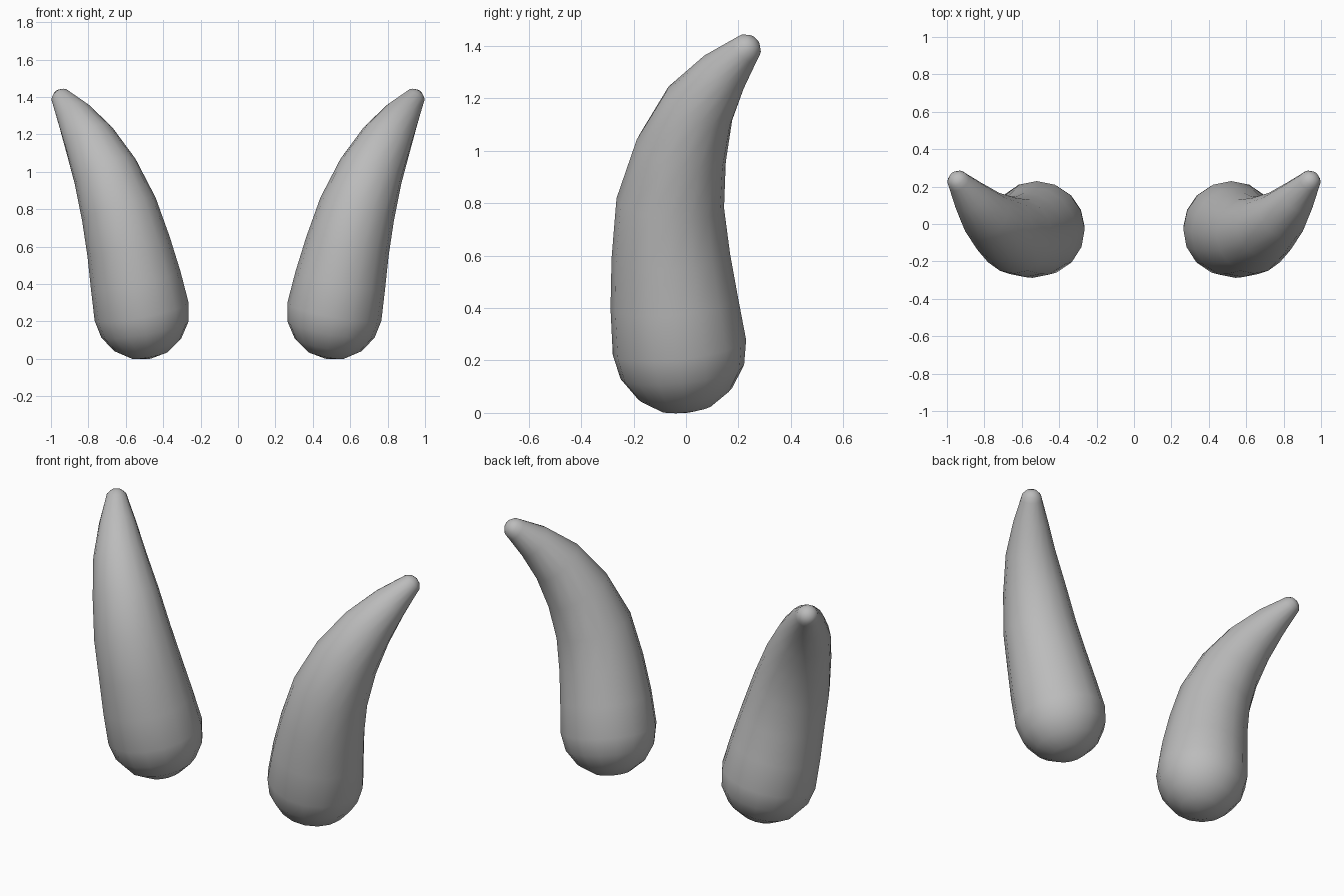
import bpy, bmesh, math
from mathutils import Vector

if "Cube" in bpy.data.objects:
    bpy.data.objects.remove(bpy.data.objects["Cube"])

SIDES = 16

# Spine of one horn: x, y, z, radius from root to tip
SPINE = [
    (0.515, -0.025, 0.25, 0.256),
    (0.547, -0.045, 0.42, 0.244),
    (0.585, -0.058, 0.60, 0.226),
    (0.637, -0.060, 0.80, 0.206),
    (0.710, -0.018, 1.00, 0.176),
    (0.795, 0.050, 1.17, 0.140),
    (0.875, 0.145, 1.30, 0.098),
    (0.937, 0.225, 1.384, 0.061),
]

grey = bpy.data.materials.new("horn grey")
grey.diffuse_color = (0.5, 0.5, 0.5, 1)
grey.use_nodes = True
grey.node_tree.nodes["Principled BSDF"].inputs["Base Color"].default_value = grey.diffuse_color


def horn(name, side):
    pts = [Vector((side * x, y, z)) for x, y, z, r in SPINE]
    radii = [p[3] for p in SPINE]
    last = len(pts) - 1
    tangents = [(pts[min(i + 1, last)] - pts[max(i - 1, 0)]).normalized()
                for i in range(last + 1)]

    # Sections: rounded root, body, rounded tip
    sections = []
    for deg in (67, 45, 22):
        a = math.radians(deg)
        sections.append((pts[0] - tangents[0] * radii[0] * math.sin(a),
                         tangents[0], radii[0] * math.cos(a)))
    sections += list(zip(pts, tangents, radii))
    for deg in (30, 60):
        a = math.radians(deg)
        sections.append((pts[-1] + tangents[-1] * radii[-1] * math.sin(a),
                         tangents[-1], radii[-1] * math.cos(a)))

    # Rings square to the spine
    bm = bmesh.new()
    rings = []
    for centre, t, r in sections:
        u = Vector((0, 1, 0)).cross(t).normalized()
        v = t.cross(u)
        rings.append([bm.verts.new(centre + r * (u * math.cos(a) + v * math.sin(a)))
                      for a in (2 * math.pi * k / SIDES for k in range(SIDES))])
    for low, high in zip(rings, rings[1:]):
        for k in range(SIDES):
            n = (k + 1) % SIDES
            bm.faces.new((low[k], low[n], high[n], high[k]))

    # Poles close both ends
    root = bm.verts.new(pts[0] - tangents[0] * radii[0])
    tip = bm.verts.new(pts[-1] + tangents[-1] * radii[-1])
    for k in range(SIDES):
        n = (k + 1) % SIDES
        bm.faces.new((root, rings[0][n], rings[0][k]))
        bm.faces.new((tip, rings[-1][k], rings[-1][n]))
    bmesh.ops.recalc_face_normals(bm, faces=bm.faces)
    for f in bm.faces:
        f.smooth = True

    mesh = bpy.data.meshes.new(name)
    bm.to_mesh(mesh)
    bm.free()
    mesh.materials.append(grey)
    bpy.context.collection.objects.link(bpy.data.objects.new(name, mesh))


# Mirrored pair
horn("right_horn", 1)
horn("left_horn", -1)
